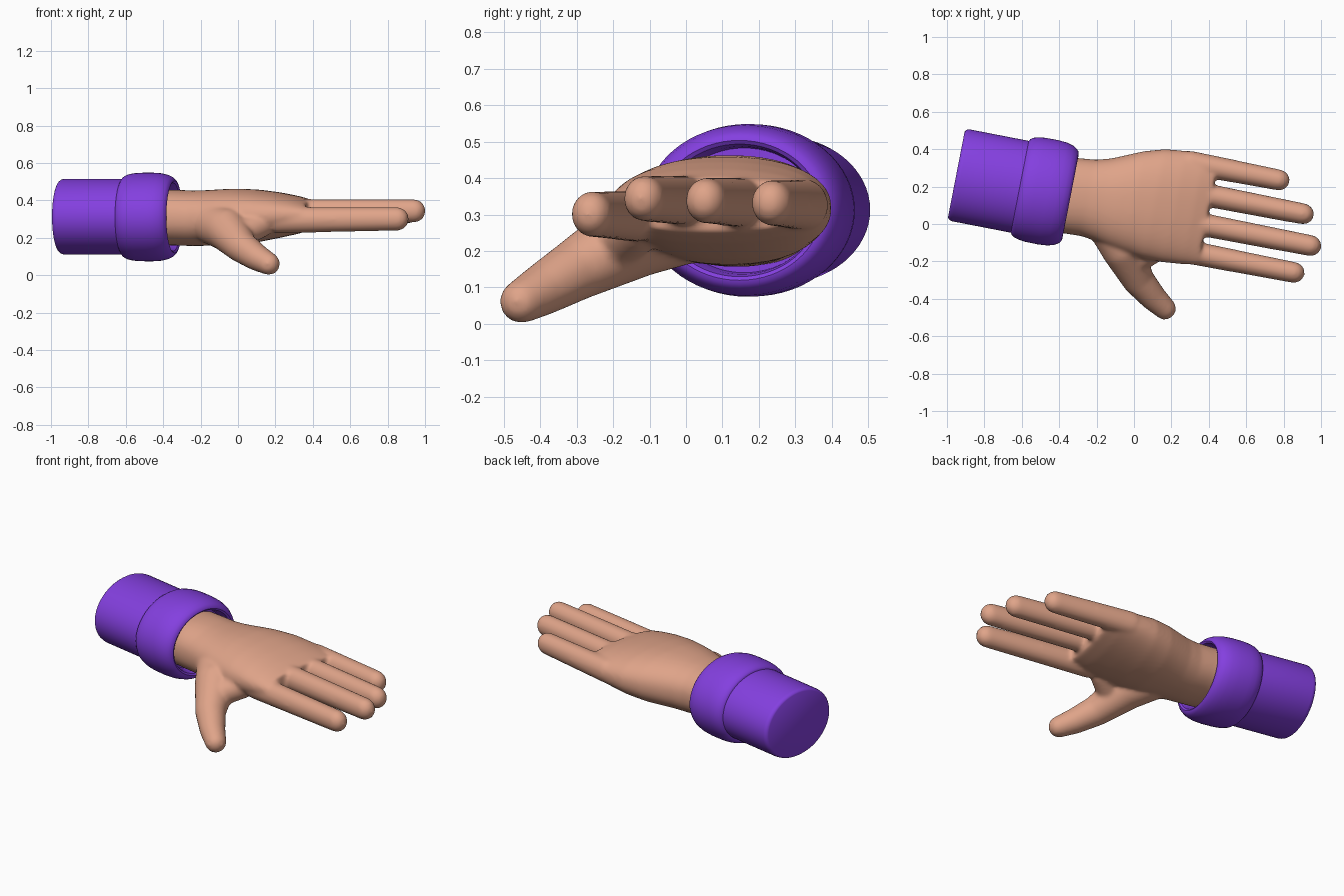
import bpy, bmesh, math
from mathutils import Matrix, Vector

if "Cube" in bpy.data.objects:
    bpy.data.objects.remove(bpy.data.objects["Cube"])

# The whole arm is built along local +x, then swung 11 degrees
FRAME = Matrix.Translation((-0.95, 0.265, 0)) @ Matrix.Rotation(math.radians(-11), 4, 'Z')
INV = FRAME.inverted()


def material(name, rgb):
    m = bpy.data.materials.new(name)
    m.diffuse_color = (*rgb, 1)
    m.use_nodes = True
    m.node_tree.nodes["Principled BSDF"].inputs["Base Color"].default_value = m.diffuse_color
    return m


def finish(bm, name, mat):
    bmesh.ops.recalc_face_normals(bm, faces=bm.faces)
    me = bpy.data.meshes.new(name)
    bm.to_mesh(me)
    bm.free()
    me.materials.append(mat)
    ob = bpy.data.objects.new(name, me)
    ob.matrix_world = FRAME
    bpy.context.collection.objects.link(ob)
    return ob


def loft(bm, rings):
    loops = [[bm.verts.new(p) for p in ring] for ring in rings]
    n = len(loops[0])
    for a, b in zip(loops, loops[1:]):
        for i in range(n):
            j = (i + 1) % n
            bm.faces.new((a[i], a[j], b[j], b[i]))
    bm.faces.new(loops[0][::-1])
    bm.faces.new(loops[-1])


def section(u, v0, v1, z0, z1, power=2.0, n=64):
    """Superellipse cross-section across the arm."""
    pts = []
    for i in range(n):
        t = 2 * math.pi * i / n
        c, s = math.cos(t), math.sin(t)
        c = math.copysign(abs(c) ** (2 / power), c)
        s = math.copysign(abs(s) ** (2 / power), s)
        pts.append((u, (v0 + v1) / 2 + c * (v1 - v0) / 2, (z0 + z1) / 2 + s * (z1 - z0) / 2))
    return pts


def capsule(bm, p, rp, q, rq, squash=1.0):
    """Tapered capsule: convex hull of two balls of evenly spread points."""
    verts = []
    for c, r in ((p, rp), (q, rq)):
        for i in range(300):
            h = 1 - (2 * i + 1) / 300
            a, w = i * 2.399963, math.sqrt(1 - h * h)
            verts.append(bm.verts.new(c + Vector((w * math.cos(a), w * math.sin(a) * squash, h)) * r))
    bmesh.ops.convex_hull(bm, input=verts)
    loose = [v for v in bm.verts if not v.link_faces]
    bmesh.ops.delete(bm, geom=loose, context='VERTS')


def turned(name, profile, ratio, zc, mat):
    """Oval sleeve part from (along, half width) pairs."""
    bm = bmesh.new()
    loft(bm, [section(u, -r, r, zc - r * ratio, zc + r * ratio) for u, r in profile])
    ob = finish(bm, name, mat)
    bpy.context.view_layer.objects.active = ob
    ob.select_set(True)
    bpy.ops.object.shade_smooth_by_angle(angle=math.radians(40))
    ob.select_set(False)
    return ob


purple = material("purple cloth", (0.23, 0.05, 0.74))
skin = material("skin", (0.74, 0.37, 0.25))

# Sleeve and rolled cuff
turned("sleeve", [(0, .232), (.004, .240), (.012, .247), (.025, .250), (.42, .250)], .81, .313, purple)
turned("cuff", [(.345, .235), (.346, .250), (.352, .260), (.368, .271), (.395, .279), (.43, .283),
                (.50, .284), (.55, .280), (.585, .270), (.607, .257), (.619, .243), (.622, .230),
                (.615, .218), (.59, .21), (.55, .205)], .835, .3115, purple)

# Palm and wrist
hand = bmesh.new()
loft(hand, [section(*s, power=2.25) for s in (
    (.50, -.195, .205, .160, .455), (.62, -.200, .210, .160, .457), (.72, -.196, .220, .156, .453),
    (.80, -.208, .243, .158, .455), (.88, -.228, .278, .160, .460), (.96, -.240, .313, .163, .463),
    (1.07, -.252, .346, .178, .458), (1.18, -.250, .358, .200, .444), (1.28, -.240, .361, .222, .424),
    (1.36, -.228, .358, .250, .400))])

# Fingers: tip centre along, across, height
for u, v, z in ((1.695, .300, .332), (1.857, .147, .338), (1.928, -.012, .344), (1.868, -.170, .301)):
    capsule(hand, Vector((1.22, v, z - .006)), .071, Vector((u, v, z)), .063, .90)

# Thumb: chain of tapered capsules, points in world coordinates
thumb = [((-.14, .00, .28), .115), ((-.06, -.13, .245), .116), ((.02, -.295, .152), .086),
         ((.10, -.39, .096), .072), ((.165, -.452, .061), .060)]
for (p, rp), (q, rq) in zip(thumb, thumb[1:]):
    capsule(hand, INV @ Vector(p), rp, INV @ Vector(q), rq)
# Web between thumb and index finger
capsule(hand, INV @ Vector((.01, -.19, .22)), .075, INV @ Vector((.12, -.13, .27)), .07)

# Fuse into one smooth skin
ob = finish(hand, "hand", skin)
fuse = ob.modifiers.new("fuse", 'REMESH')
fuse.mode = 'VOXEL'
fuse.voxel_size = .010
fuse.use_smooth_shade = True
soft = ob.modifiers.new("soften", 'SMOOTH')
soft.factor = .5
soft.iterations = 14
